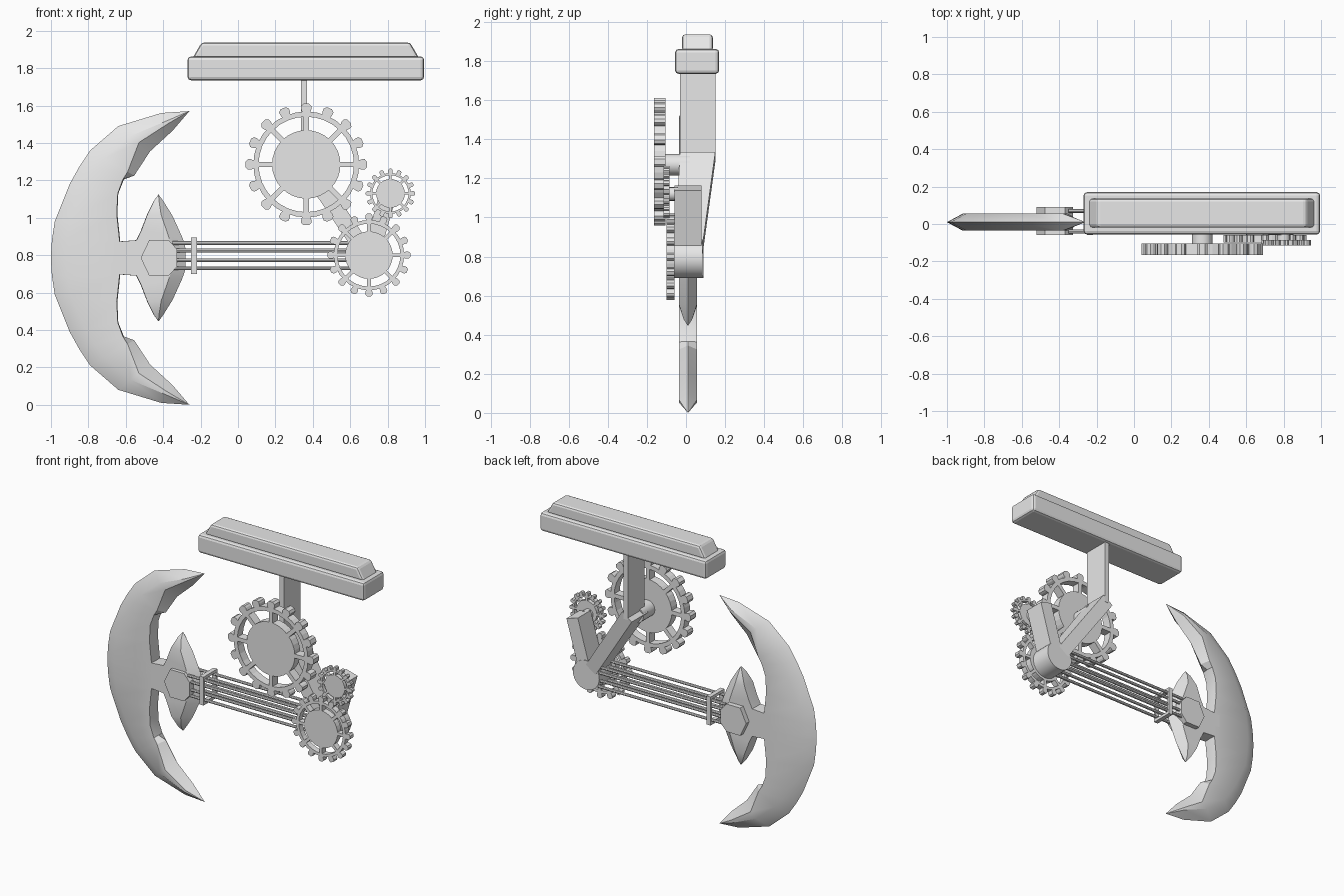
import bpy, bmesh, math
from mathutils import Vector

if "Cube" in bpy.data.objects:
    bpy.data.objects.remove(bpy.data.objects["Cube"])

grey = bpy.data.materials.new("light grey")
grey.diffuse_color = (0.8, 0.8, 0.8, 1)
grey.use_nodes = True
grey.node_tree.nodes["Principled BSDF"].inputs["Base Color"].default_value = grey.diffuse_color
ZC = 0.785   # height of the blade's axis of symmetry


def finish(name, bm, smooth=False, bevel=0):
    bmesh.ops.remove_doubles(bm, verts=bm.verts, dist=0.0005)
    bmesh.ops.recalc_face_normals(bm, faces=bm.faces)
    me = bpy.data.meshes.new(name)
    bm.to_mesh(me)
    bm.free()
    me.materials.append(grey)
    ob = bpy.data.objects.new(name, me)
    bpy.context.collection.objects.link(ob)
    if bevel:
        m = ob.modifiers.new("bevel", 'BEVEL')
        m.width, m.segments = bevel, 2
    if smooth:
        bpy.ops.object.select_all(action='DESELECT')
        ob.select_set(True)
        bpy.context.view_layer.objects.active = ob
        bpy.ops.object.shade_smooth_by_angle(angle=math.radians(30))
    return ob


def loft(bm, a, b, cap=False):
    """Joins two equal closed loops with quads."""
    n = len(a)
    for i in range(n):
        bm.faces.new((a[i], a[(i + 1) % n], b[(i + 1) % n], b[i]))
    if cap:
        bm.faces.new(a)
        bm.faces.new(b)


def prism(bm, pts, y0, y1):
    """Extrudes an x-z outline from y0 to y1."""
    loft(bm, *[[bm.verts.new((x, y, z)) for x, z in pts] for y in (y0, y1)], cap=True)


def circle(cx, cz, r, n, turn=0.0):
    return [(cx + r * math.cos(turn + math.tau * i / n),
             cz + r * math.sin(turn + math.tau * i / n)) for i in range(n)]


def solid(name, pts, y0, y1, **kw):
    bm = bmesh.new()
    prism(bm, pts, y0, y1)
    return finish(name, bm, **kw)


def rect(x0, x1, z0, z1):
    return [(x0, z0), (x1, z0), (x1, z1), (x0, z1)]


def gear(name, cx, cz, y0, y1, tip, rim, rim_in, disc, tooth, spoke):
    bm = bmesh.new()

    def radial(pts, a):   # (radius, sideways) points turned to angle a
        c, s = math.cos(a), math.sin(a)
        prism(bm, [(cx + r * c - t * s, cz + r * s + t * c) for r, t in pts], y0, y1)

    # hub disc and rim
    prism(bm, circle(cx, cz, disc, 32), y0, y1)
    loops = [[bm.verts.new((x, y, z)) for x, z in circle(cx, cz, r, 32)]
             for r, y in ((rim, y0), (rim, y1), (rim_in, y1), (rim_in, y0))]
    for i in range(4):
        loft(bm, loops[i], loops[(i + 1) % 4])
    # teeth with rounded heads
    h, w = tip - rim, tooth / 2
    side = [(rim - 0.006, 0.75 * w), (rim + 0.35 * h, w), (rim + 0.7 * h, w), (tip, 0.5 * w)]
    for i in range(16):
        radial(side + [(r, -t) for r, t in reversed(side)], math.tau * i / 16)
    # spokes
    for i in range(8):
        radial([(disc - 0.01, -spoke), (rim_in + 0.005, -spoke),
                (rim_in + 0.005, spoke), (disc - 0.01, spoke)], math.tau * i / 8)
    return finish(name, bm)


def blade(name, half, bevel, yc=0.01, thick=0.046):
    """Lofts sharpened sections; each row: edge x, z, inner x, z, inner ridge fraction."""
    rows = half + [(a, 2 * ZC - b, c, 2 * ZC - d, t) for a, b, c, d, t in reversed(half)]
    bm = bmesh.new()
    prev = None
    for ox, oz, ix, iz, t in rows:
        o, i = Vector((ox, yc, oz)), Vector((ix, yc, iz))
        ln = max((i - o).length, 1e-6)
        a = o.lerp(i, min(bevel / ln, 0.45))
        b = i.lerp(o, t)
        dy = Vector((0, min(thick, ln * 0.45), 0))
        ring = [bm.verts.new(p) for p in (o, a + dy, b + dy, i, b - dy, a - dy)]
        if prev:
            loft(bm, prev, ring)
        prev = ring
    return finish(name, bm, smooth=True)


# Crescent blade and small fan blade
blade("crescent_blade", [
    (-0.26, 1.57, -0.26, 1.57, 0.4),
    (-0.41, 1.56, -0.35, 1.465, 0.4),
    (-0.64, 1.49, -0.47, 1.355, 0.35),
    (-0.79, 1.36, -0.555, 1.225, 0.15),
    (-0.85, 1.27, -0.61, 1.205, 0.02),
    (-0.90, 1.18, -0.64, 1.13, 0.01),
    (-0.98, 0.98, -0.645, 1.02, 0.01),
    (-0.995, 0.88, -0.63, 0.88, 0.01),
    (-1.0, 0.80, -0.63, 0.80, 0.01)], 0.085)
blade("fan_blade", [
    (-0.425, 1.125, -0.425, 1.125, 0.01),
    (-0.40, 1.09, -0.45, 1.09, 0.01),
    (-0.35, 1.01, -0.485, 1.02, 0.01),
    (-0.30, 0.90, -0.52, 0.93, 0.01),
    (-0.285, 0.86, -0.545, 0.88, 0.01),
    (-0.28, 0.83, -0.68, 0.87, 0.01)], 0.075)

# Blade hub
solid("blade_hub", [(-0.52, 0.785), (-0.475, 0.88), (-0.37, 0.88), (-0.325, 0.83),
                    (-0.325, 0.74), (-0.37, 0.69), (-0.475, 0.69)], -0.06, 0.09)

# Shaft rods in two rows
bm = bmesh.new()
for y in (-0.04, 0.07):
    for z in (0.865, 0.825, 0.772, 0.73):
        loft(bm, *[[bm.verts.new((x, y + dy, z + dz)) for dy, dz in circle(0, 0, 0.01, 8)]
                   for x in (-0.35, 0.66)], cap=True)
finish("shaft_rods", bm, smooth=True)

# Collar frame around the rods
bm = bmesh.new()
for z0, z1 in ((0.70, 0.72), (0.875, 0.895)):
    prism(bm, rect(-0.25, -0.22, z0, z1), -0.06, 0.09)
for y0, y1 in ((-0.06, -0.045), (0.075, 0.09)):
    prism(bm, rect(-0.25, -0.22, 0.72, 0.875), y0, y1)
finish("rod_collar", bm)

# Gears
gear("large_gear", 0.365, 1.285, -0.165, -0.105, 0.325, 0.283, 0.255, 0.183, 0.056, 0.014)
gear("medium_gear", 0.70, 0.80, -0.10, -0.06, 0.222, 0.188, 0.168, 0.127, 0.038, 0.01)
gear("small_gear", 0.815, 1.13, -0.115, -0.085, 0.132, 0.109, 0.097, 0.077, 0.024, 0.007)
solid("large_gear_axle", circle(0.365, 1.27, 0.055, 20), -0.11, 0.02, smooth=True)
solid("small_gear_axle", circle(0.80, 1.12, 0.035, 16), -0.09, -0.04, smooth=True)

# Pivot hub behind the medium gear
solid("pivot_hub", circle(0.70, 0.79, 0.1, 32), -0.06, 0.085, smooth=True)


def arm(name, p, q, w, yp, yq):
    """Straight bar from p to q in x-z, with its own depth range at each end."""
    d = Vector((q[0] - p[0], q[1] - p[1])).normalized()
    nx, nz = -d.y * w / 2, d.x * w / 2
    bm = bmesh.new()
    ends = [[bm.verts.new(v) for v in (
        (x + nx, y0, z + nz), (x - nx, y0, z - nz), (x - nx, y1, z - nz), (x + nx, y1, z + nz))]
        for (x, z), (y0, y1) in ((p, yp), (q, yq))]
    loft(bm, *ends, cap=True)
    return finish(name, bm)


# Arms linking the gears, and the hanger plate
arm("diagonal_arm", (0.345, 1.31), (0.69, 0.80), 0.09, (-0.03, 0.15), (-0.06, 0.08))
arm("small_gear_arm", (0.71, 0.80), (0.81, 1.15), 0.09, (-0.06, 0.08), (-0.06, 0.08))
solid("hanger_plate", rect(0.337, 0.37, 1.29, 1.76), -0.03, 0.15)

# Mounting bar with a tapered cap
solid("mounting_bar", rect(-0.27, 0.995, 1.735, 1.862), -0.056, 0.17, bevel=0.018)
solid("bar_cap", [(-0.245, 1.85), (0.97, 1.85), (0.92, 1.937), (-0.195, 1.937)],
      -0.02, 0.137, bevel=0.016)
